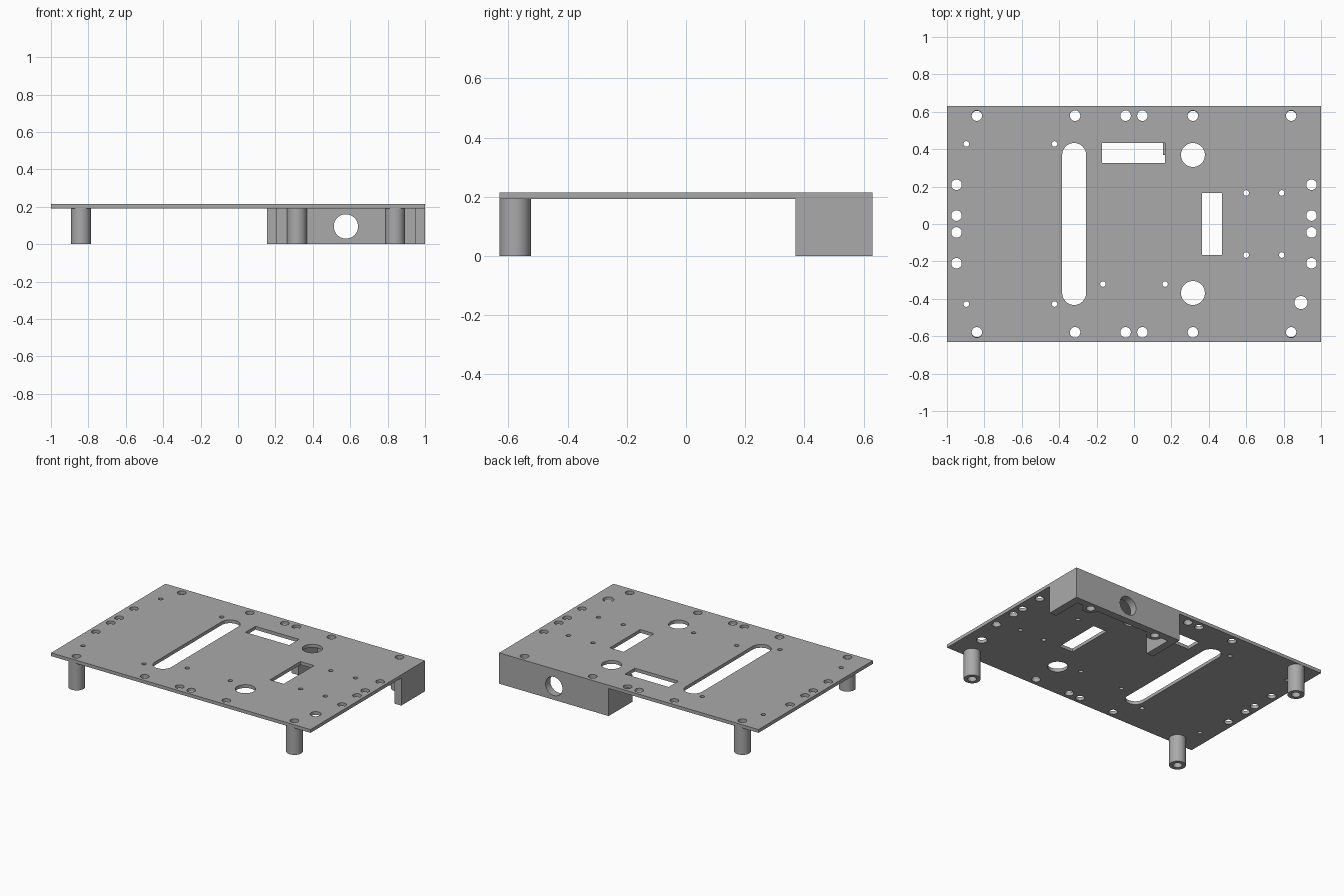
import bpy
from math import sin, cos, pi, radians

cube = bpy.data.objects.get("Cube")
if cube:
    bpy.data.objects.remove(cube, do_unlink=True)

grey = bpy.data.materials.new("grey plastic")
grey.use_nodes = True
COLOR = (0.40, 0.40, 0.40, 1)
grey.diffuse_color = COLOR
grey.node_tree.nodes["Principled BSDF"].inputs["Base Color"].default_value = COLOR

HALF_Y = 0.63
PLATE_Z, TOP_Z = 0.192, 0.215
HOLE_R, TUBE_R = 0.028, 0.053
WALL = 0.053


def circle(x, y, r, n=40):
    return [(x + r * cos(2 * pi * i / n), y + r * sin(2 * pi * i / n)) for i in range(n)]


def rect(x0, x1, y0, y1):
    return [(x0, y0), (x1, y0), (x1, y1), (x0, y1)]


def slot(x, half_length, r, n=20):
    """Upright slot with round ends, centred on y = 0."""
    c = half_length - r
    arc = [(r * cos(pi * i / n), c + r * sin(pi * i / n)) for i in range(n + 1)]
    return [(x + u, v) for u, v in arc] + [(x - u, -v) for u, v in arc]


def extrude(name, loops, z0, z1):
    """Fill an outline (the further loops are holes) and give it thickness."""
    curve = bpy.data.curves.new(name, 'CURVE')
    curve.dimensions = '2D'
    curve.fill_mode = 'BOTH'
    curve.extrude = (z1 - z0) / 2
    for loop in loops:
        spline = curve.splines.new('POLY')
        spline.points.add(len(loop) - 1)
        for point, (x, y) in zip(spline.points, loop):
            point.co = (x, y, 0, 1)
        spline.use_cyclic_u = True
    obj = bpy.data.objects.new(name, curve)
    bpy.context.collection.objects.link(obj)
    obj.location.z = (z0 + z1) / 2
    bpy.ops.object.select_all(action='DESELECT')
    obj.select_set(True)
    bpy.context.view_layer.objects.active = obj
    bpy.ops.object.convert(target='MESH')
    obj = bpy.context.object
    obj.data.materials.clear()
    obj.data.materials.append(grey)
    # weld the caps to the sides so the part is one closed solid
    bpy.ops.object.mode_set(mode='EDIT')
    bpy.ops.mesh.select_all(action='SELECT')
    bpy.ops.mesh.remove_doubles(threshold=0.0001)
    bpy.ops.mesh.normals_make_consistent(inside=False)
    bpy.ops.object.mode_set(mode='OBJECT')
    bpy.ops.object.shade_smooth_by_angle(angle=radians(30))
    return obj


def drill(obj, location, radius, depth, rotation=(0, 0, 0)):
    bpy.ops.mesh.primitive_cylinder_add(vertices=40, radius=radius, depth=depth,
                                        location=location, rotation=rotation)
    cutter = bpy.context.object
    cutter.hide_render = True
    cutter.data.materials.append(grey)
    mod = obj.modifiers.new("drill", 'BOOLEAN')
    mod.operation = 'DIFFERENCE'
    mod.solver = 'EXACT'
    mod.object = cutter
    bpy.context.view_layer.objects.active = obj
    bpy.ops.object.modifier_apply(modifier=mod.name)
    bpy.data.objects.remove(cutter, do_unlink=True)


# Deck plate with its rows of holes, slot and windows
loops = [rect(-1, 1, -HALF_Y, HALF_Y)]
for sx in (-1, 1):
    for sy in (-1, 1):
        loops += [circle(sx * x, sy * 0.579, HOLE_R) for x in (0.84, 0.315, 0.045)]
        loops += [circle(sx * 0.949, sy * y, HOLE_R) for y in (0.21, 0.045)]
    loops.append(circle(sx * 0.166, -0.321, 0.015, 20))
for sy in (-1, 1):
    loops += [circle(x, sy * 0.428, 0.015, 20) for x in (-0.896, -0.425)]
    loops += [circle(x, sy * 0.166, 0.015, 20) for x in (0.6, 0.79)]
    loops.append(circle(0.315, sy * 0.369, 0.064))
loops.append(circle(0.893, -0.42, 0.035))
loops.append(slot(-0.32, 0.433, 0.064))
loops.append(rect(-0.17, 0.166, 0.326, 0.434))
loops.append(rect(0.364, 0.47, -0.167, 0.167))
extrude("deck_plate", loops, PLATE_Z, TOP_Z)

# Hollow standoff posts
posts = {"front_right_post": (-0.84, -0.577), "front_left_post": (0.84, -0.577),
         "back_right_post": (-0.84, 0.577), "back_left_post": (0.84, 0.577),
         "back_inner_post": (0.315, 0.577)}
for name, (x, y) in posts.items():
    extrude(name, [circle(x, y, TUBE_R), circle(x, y, HOLE_R)], 0, PLATE_Z)

# U-shaped bracket at the back, with a port and the bores of its two posts
x0, x1, y0, y1 = 0.155, 1, 0.37, HALF_Y
outline = [(x0, y0), (x0 + WALL, y0), (x0 + WALL, y1 - WALL), (x1 - WALL, y1 - WALL),
           (x1 - WALL, y0), (x1, y0), (x1, y1), (x0, y1)]
bracket = extrude("back_bracket", [outline], 0, PLATE_Z)
drill(bracket, (0.577, y1, 0.095), 0.065, 0.3, (pi / 2, 0, 0))
for x in (0.84, 0.315):
    drill(bracket, (x, 0.577, 0.1), HOLE_R, 0.5)
